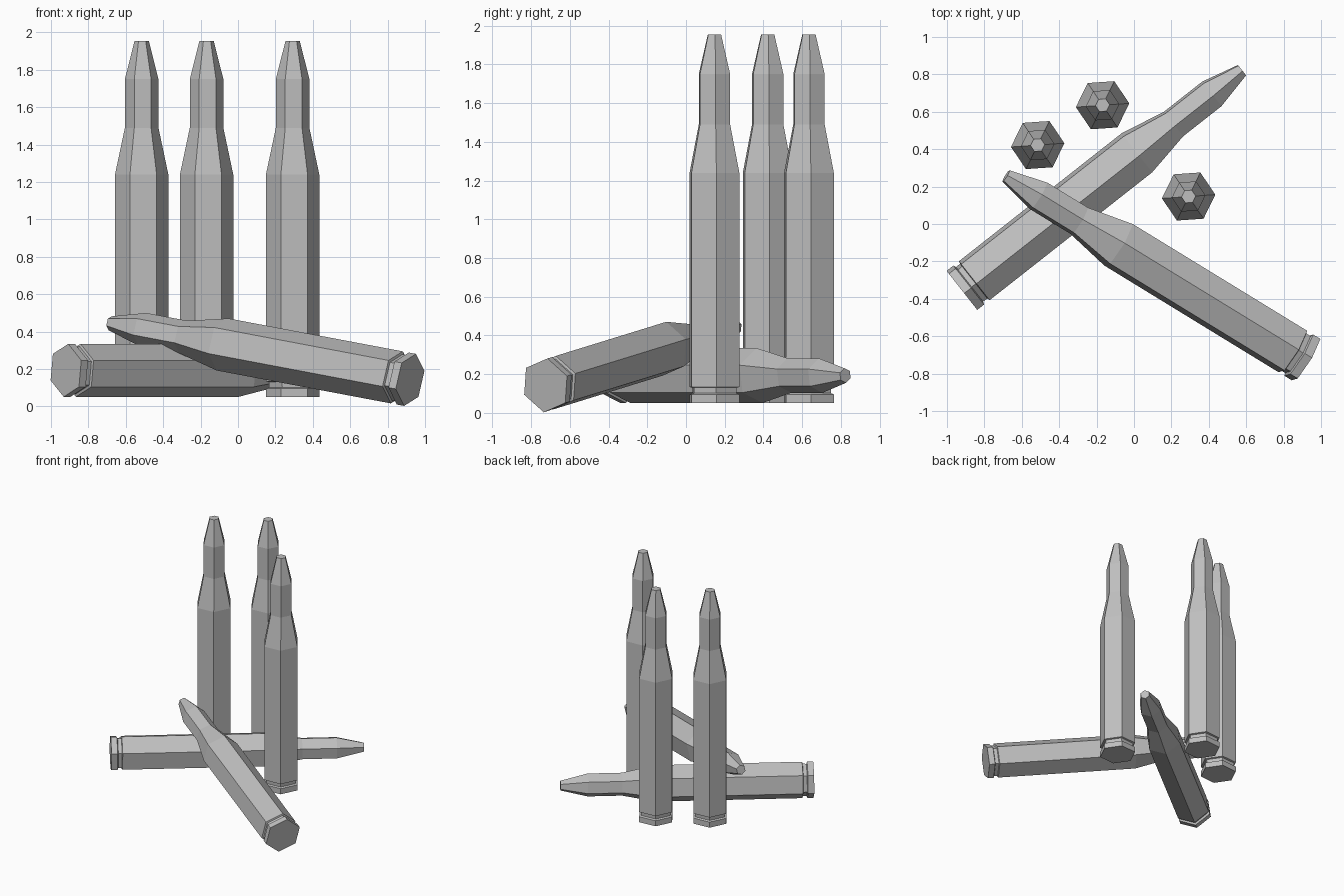
import bpy
import bmesh
import math
from mathutils import Matrix, Vector

SIDES = 6
# (height along axis, corner radius): rim, extractor groove, case, shoulder, tip
PROFILE = [(0, 0.143), (0.046, 0.143), (0.052, 0.126), (0.08, 0.128),
           (0.084, 0.143), (1.19, 0.143), (1.44, 0.09), (1.70, 0.09),
           (1.905, 0.038)]

cube = bpy.data.objects.get("Cube")
if cube:
    bpy.data.objects.remove(cube, do_unlink=True)

grey = bpy.data.materials.new("plain_grey")
grey.use_nodes = True
colour = (0.52, 0.52, 0.52, 1)
grey.diffuse_color = colour
grey.node_tree.nodes["Principled BSDF"].inputs["Base Color"].default_value = colour


def cartridge(name, base, tip, roll):
    """Six-sided turned profile, placed from base centre to tip centre."""
    base = Vector(base)
    axis = (Vector(tip) - base).normalized()
    if axis.z > 0.99:
        side = Vector((1, 0, 0))
    else:
        side = (Vector((0, 0, 1)) - axis * axis.z).normalized()
    frame = Matrix((side, axis.cross(side), axis)).transposed().to_4x4()

    bm = bmesh.new()
    rings = []
    for h, r in PROFILE:
        ring = []
        for i in range(SIDES):
            a = math.radians(roll) + math.tau * i / SIDES
            ring.append(bm.verts.new((r * math.cos(a), r * math.sin(a), h)))
        rings.append(ring)
    for low, high in zip(rings, rings[1:]):
        for i in range(SIDES):
            j = (i + 1) % SIDES
            bm.faces.new((low[i], low[j], high[j], high[i]))
    bm.faces.new(rings[0][::-1])
    bm.faces.new(rings[-1])

    mesh = bpy.data.meshes.new(name)
    bm.to_mesh(mesh)
    bm.free()
    mesh.materials.append(grey)
    obj = bpy.data.objects.new(name, mesh)
    obj.matrix_world = Matrix.Translation(base) @ frame
    bpy.context.collection.objects.link(obj)


# Upright cartridges
for name, x, y in (("standing_cartridge_left", 0.292, 0.147),
                   ("standing_cartridge_right", -0.515, 0.422),
                   ("standing_cartridge_back", -0.168, 0.635)):
    cartridge(name, (x, y, 0.05), (x, y, 1.955), 4)

# One lying flat, one leaning across it
cartridge("lying_cartridge", (-0.92, -0.355, 0.193), (0.577, 0.822, 0.193), 8)
cartridge("leaning_cartridge", (0.92, -0.725, 0.142), (-0.684, 0.257, 0.445), 10)
